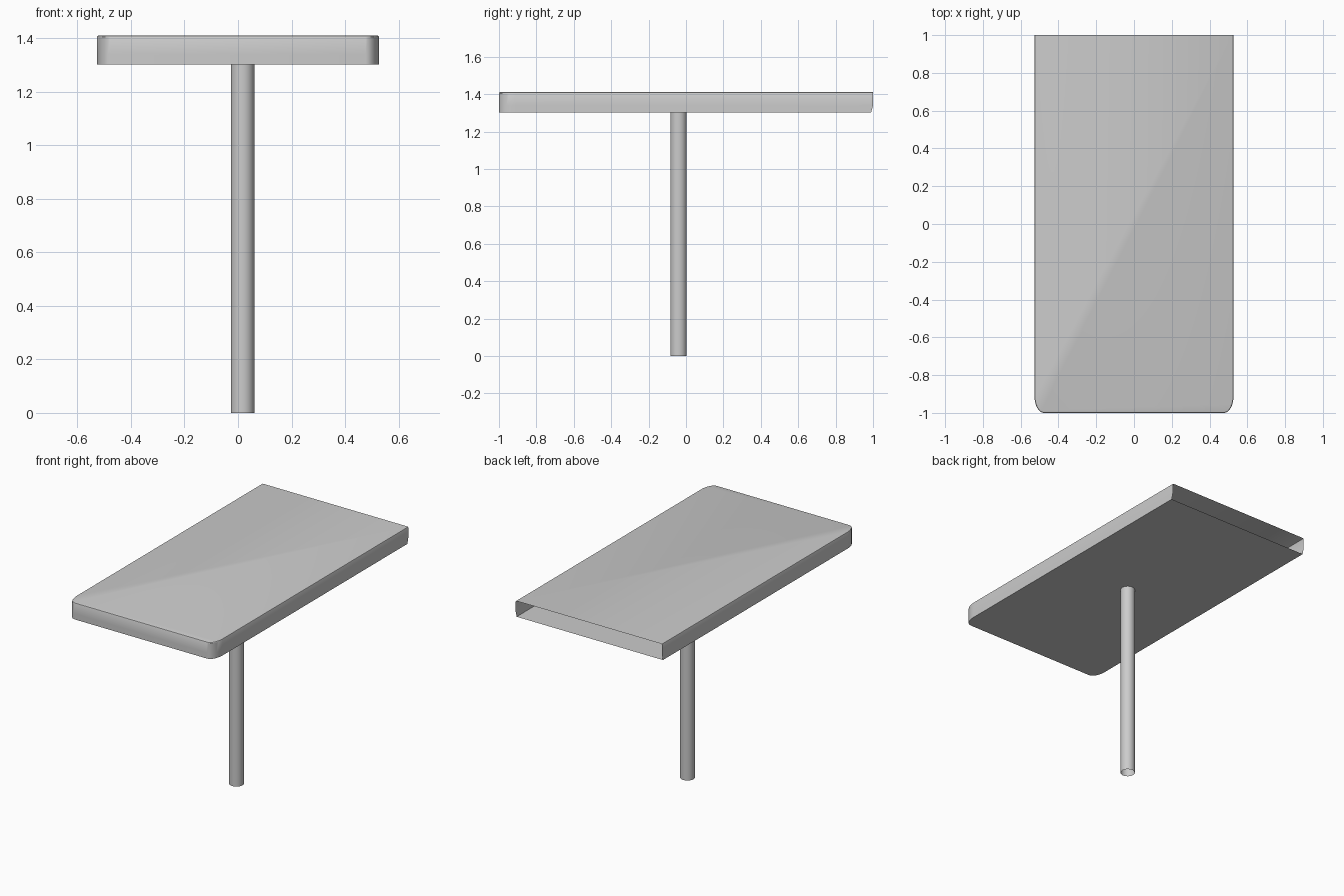
import bpy, bmesh, math

if "Cube" in bpy.data.objects:
    bpy.data.objects.remove(bpy.data.objects["Cube"])

HALF_X, CORNER_X, CORNER_Y, STEPS = 0.527, 0.05, 0.09, 8
Z0, Z1 = 1.303, 1.411


def finish(name, bm):
    mesh = bpy.data.meshes.new(name)
    bm.to_mesh(mesh)
    bm.free()
    obj = bpy.data.objects.new(name, mesh)
    bpy.context.collection.objects.link(obj)
    bpy.ops.object.select_all(action='DESELECT')
    obj.select_set(True)
    bpy.context.view_layer.objects.active = obj
    bpy.ops.object.shade_smooth_by_angle(angle=math.radians(30))
    return obj


def outline(inset, back):
    # Open U outline: left back, rounded front corners, right back
    right = []
    for i in range(STEPS + 1):
        a = math.pi / 2 * i / STEPS
        right.append((HALF_X - inset - CORNER_X * (1 - math.sin(a)),
                      -1 + inset + CORNER_Y * (1 - math.cos(a))))
    right.append((HALF_X - inset, back))
    return [(-x, y) for x, y in reversed(right)] + right


# Hollow table top, open at the back, with a softened upper edge
bm = bmesh.new()
levels = [(Z0, 0.0, 0.99), (1.34, 0.0, 1.0), (Z1 - 0.006, 0.0, 1.0),
          (Z1 - 0.002, 0.002, 1.0), (Z1, 0.006, 1.0)]
rings = [[bm.verts.new((x, y, z)) for x, y in outline(inset, back)]
         for z, inset, back in levels]
for low, high in zip(rings, rings[1:]):
    for i in range(len(low) - 1):
        bm.faces.new((low[i], low[i + 1], high[i + 1], high[i]))
bm.faces.new(rings[-1])
bm.faces.new(list(reversed(rings[0])))
finish("table_top", bm)

# Slightly off-centre pole, open at both ends
bm = bmesh.new()
bmesh.ops.create_cone(bm, cap_ends=False, segments=32,
                      radius1=0.044, radius2=0.044, depth=Z0)
bmesh.ops.translate(bm, verts=bm.verts, vec=(0.017, -0.04, Z0 / 2))
finish("pole", bm)
